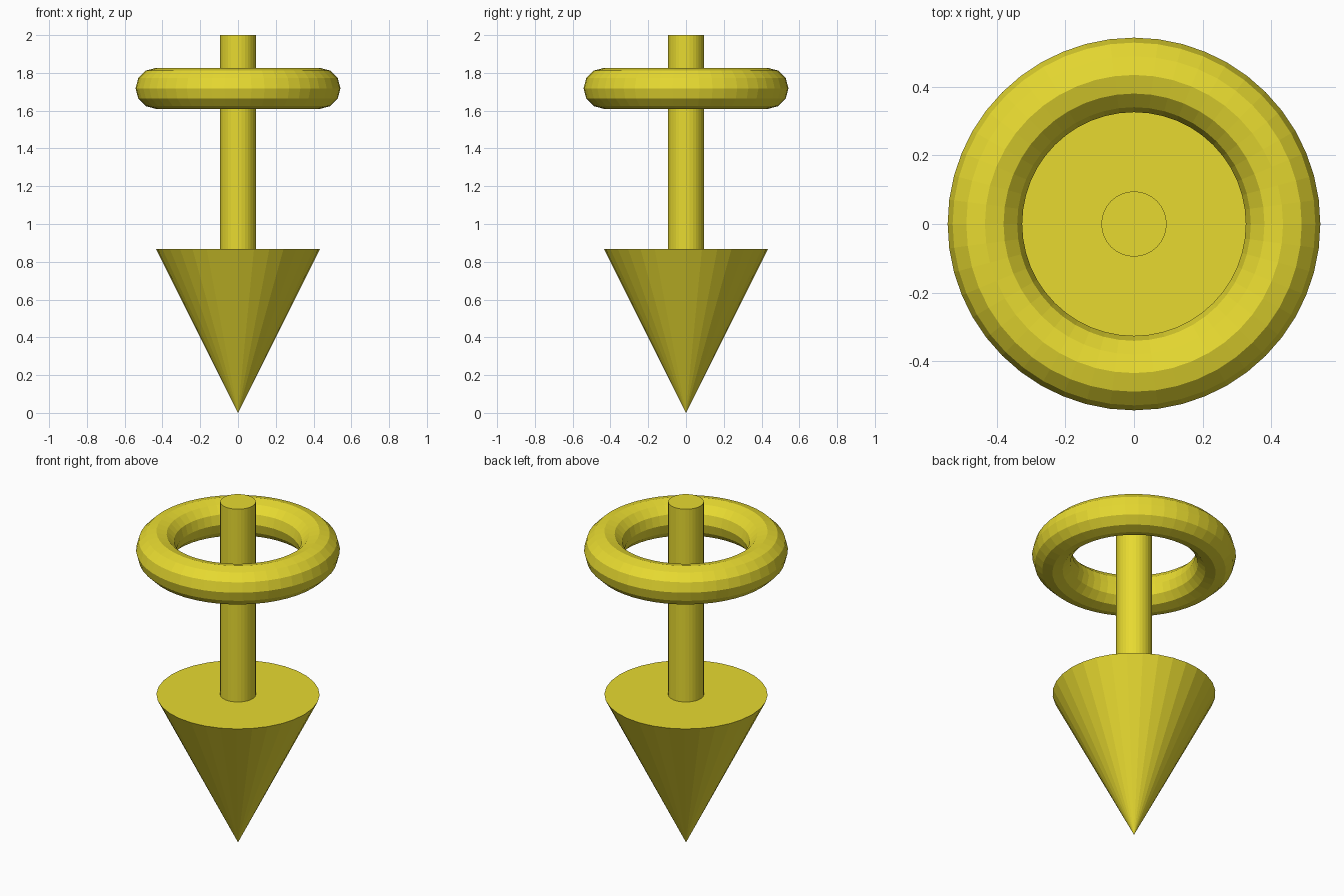
import bpy
from math import pi

if "Cube" in bpy.data.objects:
    bpy.data.objects.remove(bpy.data.objects["Cube"])

U = 0.434          # common radius unit
CONE_H = 2 * U
RING_Z = 1.718
SHAFT_R = 0.095

yellow = bpy.data.materials.new("yellow")
yellow.diffuse_color = (0.8, 0.7, 0.03, 1)
yellow.use_nodes = True
yellow.node_tree.nodes["Principled BSDF"].inputs["Base Color"].default_value = yellow.diffuse_color


def finish(name):
    obj = bpy.context.object
    obj.name = name
    obj.data.materials.append(yellow)
    return obj


# Arrow head: cone with its tip on the ground
bpy.ops.mesh.primitive_cone_add(vertices=32, radius1=U, radius2=0, depth=CONE_H,
                                location=(0, 0, CONE_H / 2), rotation=(pi, 0, 0))
finish("arrow_head")

# Shaft rising from the flat face of the head
shaft_bottom = CONE_H - 0.01
bpy.ops.mesh.primitive_cylinder_add(vertices=32, radius=SHAFT_R, depth=2 - shaft_bottom,
                                    location=(0, 0, (2 + shaft_bottom) / 2))
finish("shaft")

# Floating ring around the top of the shaft
bpy.ops.mesh.primitive_torus_add(major_segments=48, minor_segments=12,
                                 major_radius=U, minor_radius=U / 4,
                                 location=(0, 0, RING_Z))
finish("ring")
